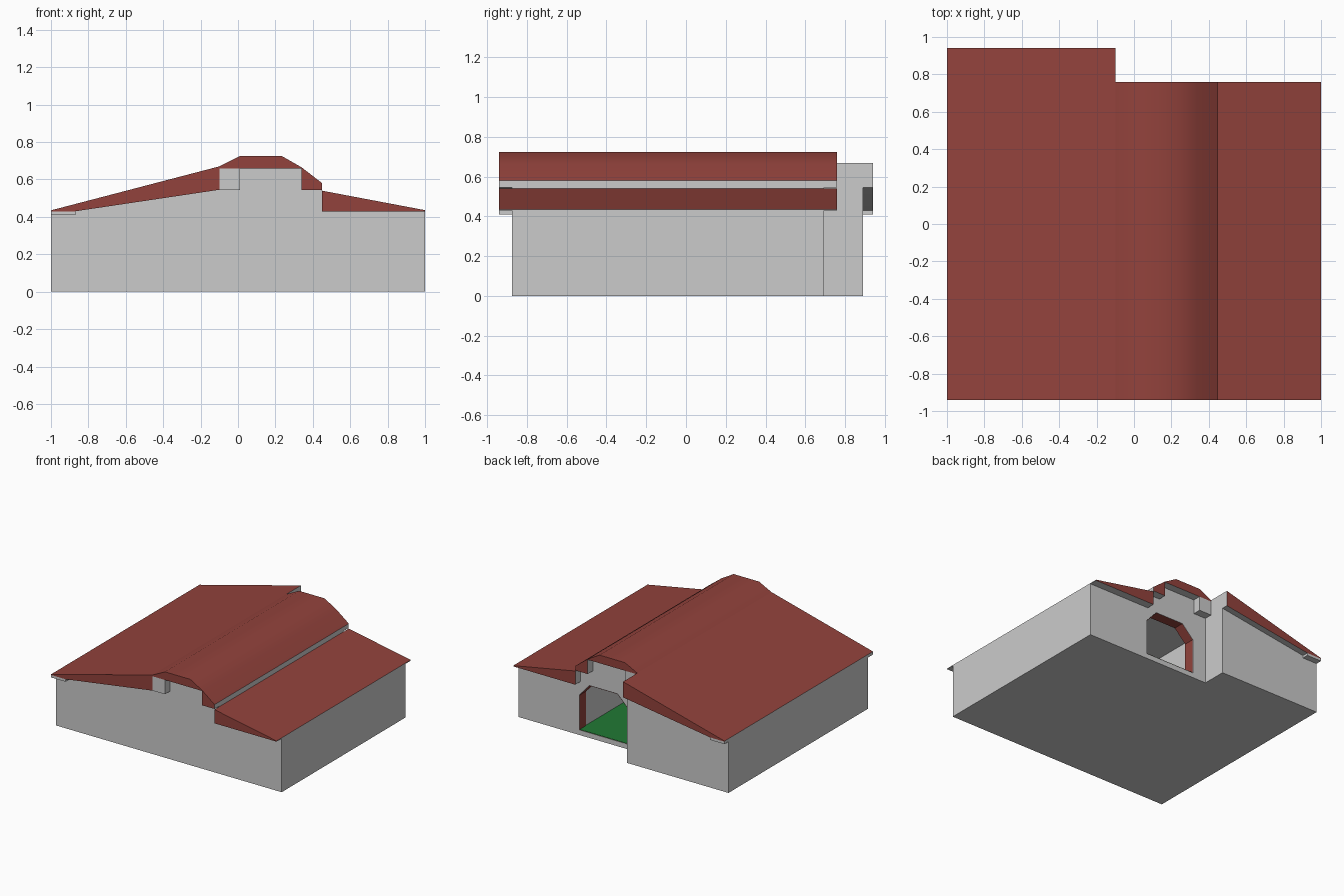
import bpy, bmesh, math

if "Cube" in bpy.data.objects:
    bpy.data.objects.remove(bpy.data.objects["Cube"])

red = bpy.data.materials.new("roof_red")
red.diffuse_color = (0.29, 0.055, 0.045, 1)
red.use_nodes = True
red.node_tree.nodes["Principled BSDF"].inputs["Base Color"].default_value = red.diffuse_color
green = bpy.data.materials.new("floor_green")
green.diffuse_color = (0.015, 0.19, 0.035, 1)
green.use_nodes = True
green.node_tree.nodes["Principled BSDF"].inputs["Base Color"].default_value = green.diffuse_color


def prism(name, profile, y0, y1, caps=True):
    """Extrude an x-z outline along y."""
    bm = bmesh.new()
    a = [bm.verts.new((x, y0, z)) for x, z in profile]
    b = [bm.verts.new((x, y1, z)) for x, z in profile]
    n = len(profile)
    for i in range(n):
        j = (i + 1) % n
        bm.faces.new((a[i], a[j], b[j], b[i]))
    if caps:
        bm.faces.new(a)
        bm.faces.new(b)
    bmesh.ops.recalc_face_normals(bm, faces=bm.faces)
    mesh = bpy.data.meshes.new(name)
    bm.to_mesh(mesh)
    bm.free()
    ob = bpy.data.objects.new(name, mesh)
    bpy.context.collection.objects.link(ob)
    return ob


def rect(x0, x1, z0, z1):
    return [(x0, z0), (x1, z0), (x1, z1), (x0, z1)]


def activate(ob):
    bpy.ops.object.select_all(action='DESELECT')
    bpy.context.view_layer.objects.active = ob
    ob.select_set(True)


def cut(ob, cutter):
    mod = ob.modifiers.new("cut", 'BOOLEAN')
    mod.operation = 'DIFFERENCE'
    mod.solver = 'EXACT'
    mod.object = cutter
    activate(ob)
    bpy.ops.object.modifier_apply(modifier=mod.name)
    bpy.data.objects.remove(cutter)


def roof(name, profile, y0, y1):
    """Red on the slopes and gables, grey on edges and undersides."""
    ob = prism(name, profile, y0, y1)
    ob.data.materials.append(None)
    ob.data.materials.append(red)
    for p in ob.data.polygons:
        if p.normal.z > 0.1 or abs(p.normal.y) > 0.9:
            p.material_index = 1
    activate(ob)
    bpy.ops.object.shade_smooth_by_angle(angle=math.radians(42))
    return ob


# Walls: main block with stepped gable, and the longer left wing
front, back, wing_back = -0.875, 0.695, 0.89
walls = prism("walls", [
    (-1, 0), (1, 0), (1, .43), (.45, .43), (.45, .545), (.34, .545), (.34, .66),
    (.01, .66), (.01, .545), (-.1, .545), (-.87, .43), (-.87, .41), (-1, .41)],
    front, back)
prism("wing_walls", [(-1, 0), (-.1, 0), (-.1, .545), (-.87, .43), (-.87, .41), (-1, .41)],
      back, wing_back)

# Hollow hall and the chamfered doorway at the back
door = [(.02, .04), (.46, .04), (.46, .32), (.37, .42), (.12, .42), (.02, .32)]
inner = back - 0.085
cut(walls, prism("hall_cutter", rect(-.09, .462, .04, .43), front + .08, inner))
cut(walls, prism("door_cutter", door, inner - .02, back + .1))

# Red lining inside the doorway, green hall floor
cx, cz = .24, .23
lining = prism("doorway_lining",
               [(cx + (x - cx) * .99, cz + (z - cz) * .99) for x, z in door],
               inner, back, caps=False)
lining.data.materials.append(red)
floor = prism("hall_floor", rect(-.09, .462, .035, .044), front + .08, back - .002)
floor.data.materials.append(green)

# Roofs
eave, short, long = -0.94, 0.76, 0.94
roof("left_roof", [(-1, .435), (-1, .43), (-.87, .43), (-.1, .545), (-.1, .67)], eave, long)
roof("centre_roof", [
    (-.1, .66), (.34, .66), (.34, .545), (.45, .545), (.45, .58), (.34, .665),
    (.235, .725), (.01, .725), (-.1, .67)], eave, short)
roof("right_roof", [(.45, .43), (1, .43), (1, .436), (.45, .54)], eave, short)

# Grey beams under the roof edges
prism("left_eave_beam", rect(-1, -.87, .41, .43), eave, long)
prism("centre_beam", rect(-.1, .01, .545, .66), eave, short)
